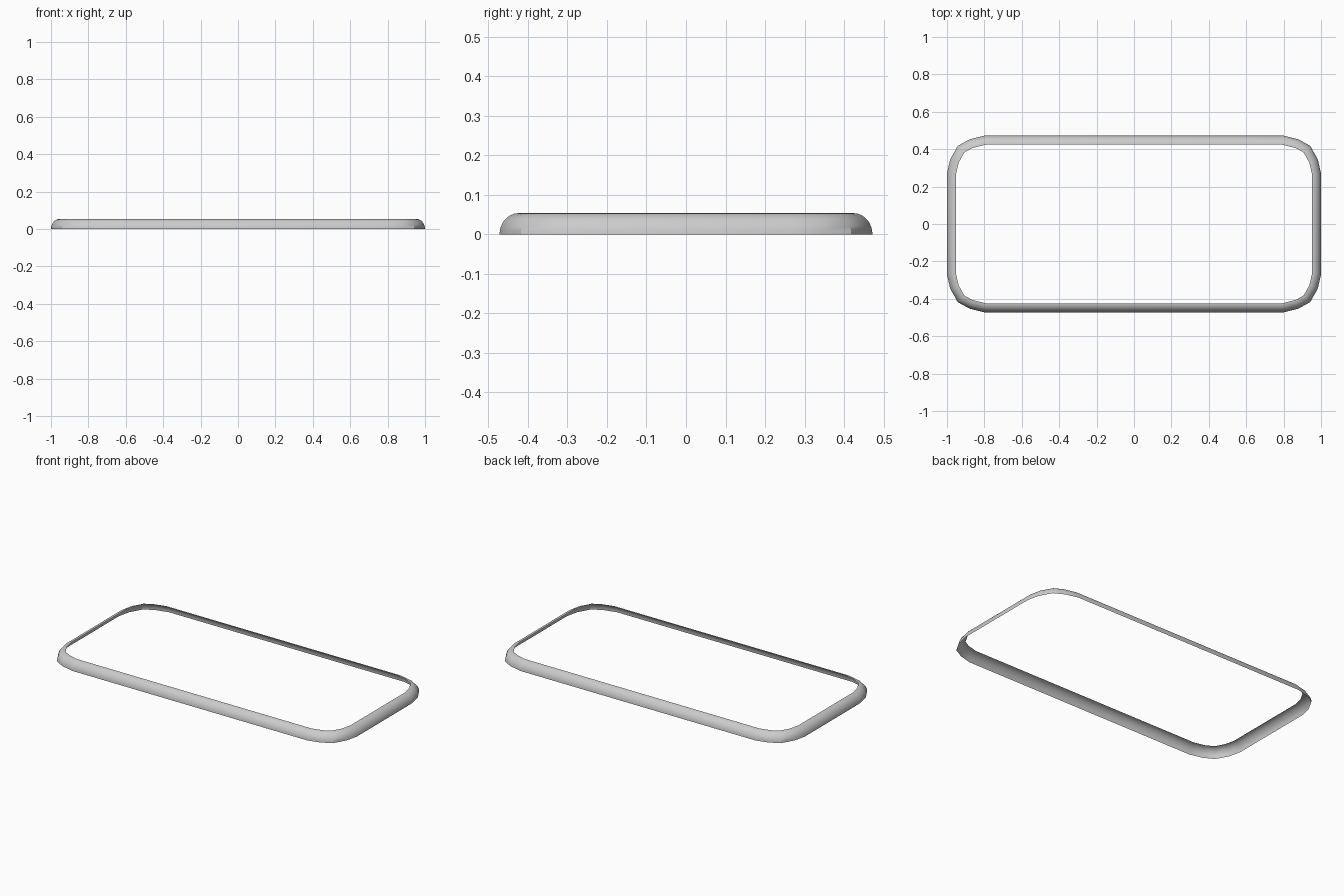
import bpy, bmesh, math
from mathutils import Vector

if "Cube" in bpy.data.objects:
    bpy.data.objects.remove(bpy.data.objects["Cube"])

WIDTH, HEIGHT, STEPS = 0.048, 0.054, 8

# Outer outline: one rounded corner, mirrored round all four quadrants
corner = [(1.0, 0.27), (0.983, 0.345), (0.942, 0.418), (0.88, 0.452), (0.80, 0.472)]
path = []
for sx, sy in ((1, 1), (-1, 1), (-1, -1), (1, -1)):
    pts = corner if sx * sy > 0 else corner[::-1]
    path += [Vector((sx * x, sy * y)) for x, y in pts]
n = len(path)


def inward(i):
    """Mitred inward offset direction at outline point i."""
    d1 = (path[i] - path[i - 1]).normalized()
    d2 = (path[(i + 1) % n] - path[i]).normalized()
    n1, n2 = Vector((-d1.y, d1.x)), Vector((-d2.y, d2.x))
    m = (n1 + n2).normalized()
    return m / m.dot(n1)


# Quarter-round open rim swept along the outline
bm = bmesh.new()
rings = []
for i, p in enumerate(path):
    d, ring = inward(i), []
    for k in range(STEPS + 1):
        a = math.pi / 2 * k / STEPS
        q = p + d * WIDTH * (1 - math.cos(a))
        ring.append(bm.verts.new((q.x, q.y, HEIGHT * math.sin(a))))
    rings.append(ring)
for i in range(n):
    a, b = rings[i], rings[(i + 1) % n]
    for k in range(STEPS):
        bm.faces.new((a[k], b[k], b[k + 1], a[k + 1]))

mesh = bpy.data.meshes.new("rim_frame")
bm.to_mesh(mesh)
bm.free()
rim = bpy.data.objects.new("rim_frame", mesh)
bpy.context.collection.objects.link(rim)
bpy.context.view_layer.objects.active = rim
rim.select_set(True)
bpy.ops.object.shade_smooth_by_angle(angle=math.radians(30))
